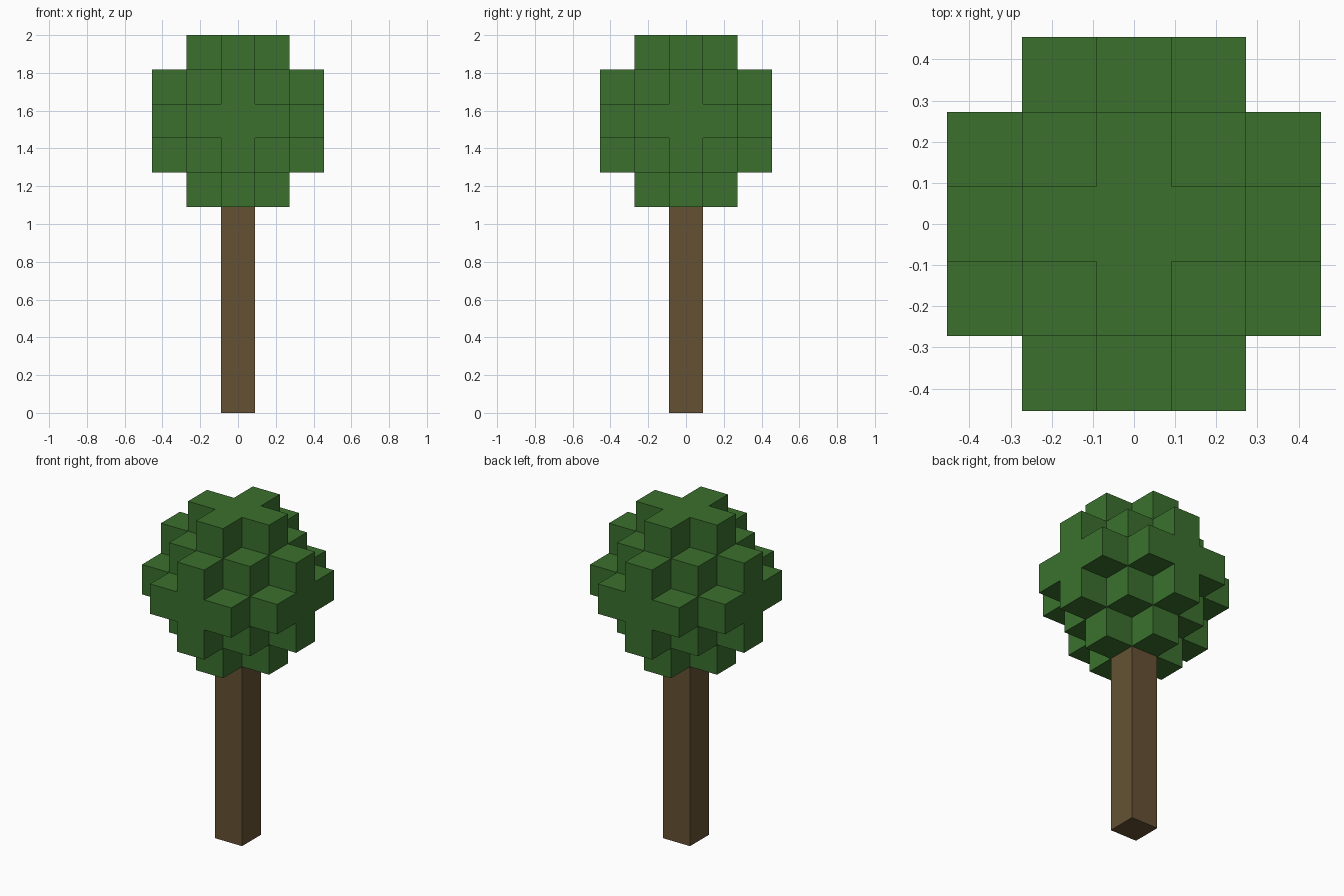
import bpy
import bmesh
from itertools import product
from mathutils import Vector

UNIT = 2 / 11            # edge of one block
TRUNK_BLOCKS = 6
RADIUS = 2               # crown radius in blocks

if "Cube" in bpy.data.objects:
    bpy.data.objects.remove(bpy.data.objects["Cube"], do_unlink=True)


def make_material(name, rgb):
    mat = bpy.data.materials.new(name)
    mat.use_nodes = True
    mat.diffuse_color = (*rgb, 1)
    bsdf = next(n for n in mat.node_tree.nodes if n.type == "BSDF_PRINCIPLED")
    bsdf.inputs["Base Color"].default_value = (*rgb, 1)
    bsdf.inputs["Roughness"].default_value = 0.9
    return mat


def make_blocks(name, cells, origin, mat):
    """Join unit blocks into one shell, keeping only the exposed faces."""
    bm = bmesh.new()
    axes = [Vector(row) for row in ((1, 0, 0), (0, 1, 0), (0, 0, 1))]
    for cell in cells:
        for i, sign in product(range(3), (-1, 1)):
            n = axes[i] * sign
            if tuple(int(c) for c in Vector(cell) + n) in cells:
                continue
            u = axes[(i + 1) % 3]
            v = n.cross(u)
            centre = Vector(cell) + n / 2
            corners = [centre + (u * a + v * b) / 2
                       for a, b in ((-1, -1), (1, -1), (1, 1), (-1, 1))]
            bm.faces.new([bm.verts.new(origin + c * UNIT) for c in corners])
    bmesh.ops.remove_doubles(bm, verts=bm.verts, dist=UNIT / 100)
    # Merge coplanar squares into clean flat faces
    bmesh.ops.dissolve_limit(bm, angle_limit=0.01, verts=bm.verts, edges=bm.edges)
    mesh = bpy.data.meshes.new(name)
    bm.to_mesh(mesh)
    bm.free()
    mesh.materials.append(mat)
    obj = bpy.data.objects.new(name, mesh)
    bpy.context.collection.objects.link(obj)
    return obj


bark = make_material("bark brown", (0.130, 0.083, 0.034))
leaf = make_material("leaf green", (0.043, 0.163, 0.027))

# Trunk: a single column of blocks
column = {(0, 0, k) for k in range(TRUNK_BLOCKS)}
make_blocks("trunk", column, Vector((0, 0, UNIT / 2)), bark)

# Crown: a blocky ball of leaves
span = range(-RADIUS, RADIUS + 1)
ball = {c for c in product(span, repeat=3)
        if Vector(c).length_squared <= RADIUS ** 2 + 1.5}
crown_height = (TRUNK_BLOCKS + RADIUS + 0.5) * UNIT
make_blocks("leaf_crown", ball, Vector((0, 0, crown_height)), leaf)
